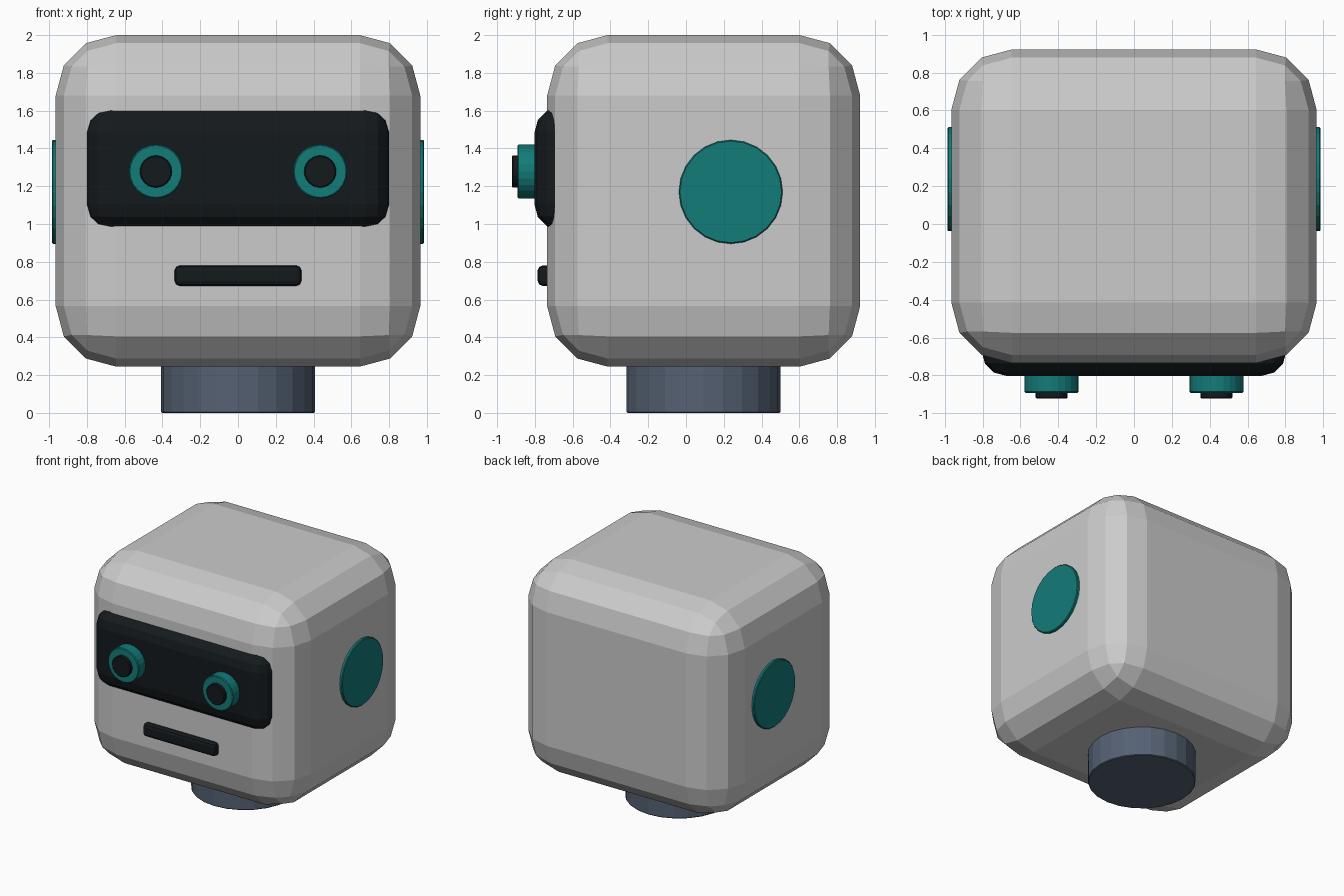
import bpy, math
from mathutils import Vector

if "Cube" in bpy.data.objects:
    bpy.data.objects.remove(bpy.data.objects["Cube"])


def material(name, rgb):
    m = bpy.data.materials.new(name)
    m.diffuse_color = (*rgb, 1)
    m.use_nodes = True
    m.node_tree.nodes["Principled BSDF"].inputs["Base Color"].default_value = m.diffuse_color
    return m


TEAL = material("teal", (0.006, 0.20, 0.19))
DARK = material("dark", (0.007, 0.010, 0.012))
SLATE = material("slate", (0.09, 0.12, 0.17))


def finish(ob, name, mat, bevel, segments):
    ob.name = name
    if mat:
        ob.data.materials.append(mat)
    mod = ob.modifiers.new("Bevel", 'BEVEL')
    mod.width, mod.segments = bevel, segments
    mod.limit_method = 'ANGLE'
    mod.angle_limit = math.radians(40)
    return ob


def box(name, lo, hi, bevel, segments=3, mat=None):
    lo, hi = Vector(lo), Vector(hi)
    bpy.ops.mesh.primitive_cube_add(size=1, location=(lo + hi) / 2)
    ob = bpy.context.object
    ob.scale = hi - lo
    bpy.ops.object.transform_apply(location=False, rotation=False, scale=True)
    return finish(ob, name, mat, bevel, segments)


def disc(name, start, end, radius, mat, sides=24):
    start, end = Vector(start), Vector(end)
    axis = end - start
    bpy.ops.mesh.primitive_cylinder_add(
        vertices=sides, radius=radius, depth=axis.length,
        location=(start + end) / 2,
        rotation=axis.to_track_quat('Z', 'Y').to_euler())
    return finish(bpy.context.object, name, mat, 0.006, 1)


# Head shell and neck
box("head", (-0.965, -0.735, 0.245), (0.965, 0.922, 2.0), 0.32)
disc("neck", (0, 0.092, 0), (0, 0.092, 0.40), 0.408, SLATE)

# Face plate and mouth
box("visor", (-0.805, -0.802, 0.972), (0.805, -0.50, 1.615), 0.13, 3, DARK)
box("mouth", (-0.335, -0.785, 0.673), (0.335, -0.68, 0.78), 0.025, 2, DARK)

# Mirrored eyes and ears
for side, s in (("left", -1), ("right", 1)):
    x = s * 0.435
    disc(side + "_eye_ring", (x, -0.74, 1.278), (x, -0.892, 1.278), 0.143, TEAL)
    disc(side + "_pupil", (x, -0.80, 1.278), (x, -0.922, 1.278), 0.085, DARK)
    disc(side + "_ear", (s * 0.90, 0.237, 1.17), (s * 0.986, 0.237, 1.17), 0.275, TEAL)
